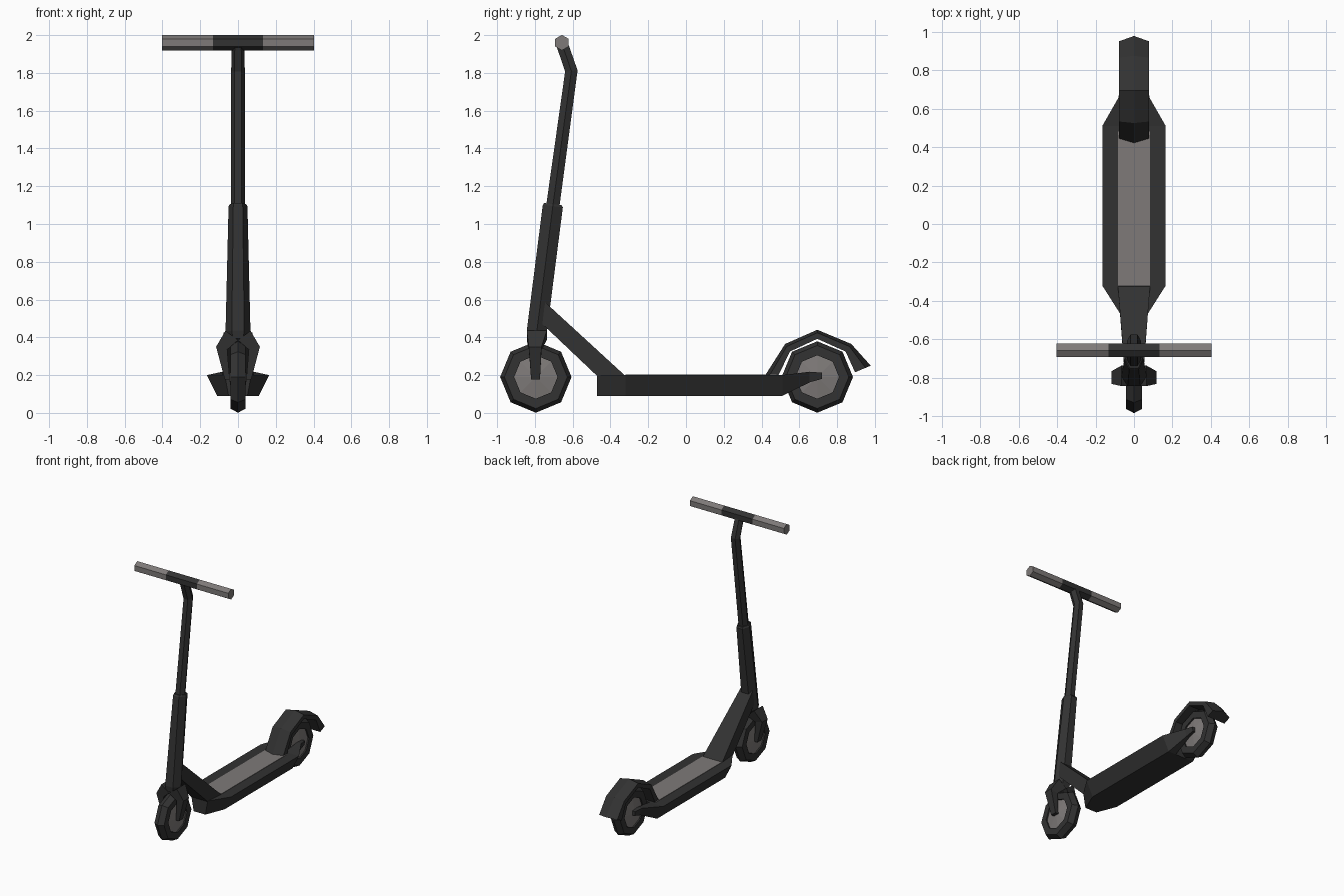
import bpy, bmesh
from math import cos, sin, pi
from mathutils import Vector

if "Cube" in bpy.data.objects:
    bpy.data.objects.remove(bpy.data.objects["Cube"])


def material(name, c):
    m = bpy.data.materials.new(name)
    m.diffuse_color = (*c, 1)
    m.use_nodes = True
    m.node_tree.nodes["Principled BSDF"].inputs["Base Color"].default_value = m.diffuse_color
    return m


DARK = material("dark", (0.032, 0.032, 0.032))
GREY = material("grey", (0.21, 0.195, 0.19))


def loft(name, rings, mat, closed=False, mirror=False):
    """Skin equal-sized rings of points; cap the ends unless closed."""
    bm = bmesh.new()
    vs = [[bm.verts.new(p) for p in r] for r in rings]
    n = len(vs[0])
    for i in range(len(vs) - (0 if closed else 1)):
        a, b = vs[i], vs[(i + 1) % len(vs)]
        for k in range(n):
            bm.faces.new((a[k], a[(k + 1) % n], b[(k + 1) % n], b[k]))
    if not closed:
        bm.faces.new(vs[0])
        bm.faces.new(vs[-1])
    bmesh.ops.recalc_face_normals(bm, faces=bm.faces)
    me = bpy.data.meshes.new(name)
    bm.to_mesh(me)
    bm.free()
    me.materials.append(mat)
    ob = bpy.data.objects.new(name, me)
    bpy.context.collection.objects.link(ob)
    if mirror:
        ob.modifiers.new("mirror", 'MIRROR')
    return ob


def hexring(y, z, rx, ry, tilt):
    """Horizontal-ish hexagon with corners at +-x; tilt = dz per dy."""
    return [(rx * cos(k * pi / 3), y + ry * sin(k * pi / 3) / sin(pi / 3),
             z + tilt * ry * sin(k * pi / 3) / sin(pi / 3)) for k in range(6)]


def disc(x, y, z, r, n=8):
    return [(x, y + r * cos(2 * pi * k / n), z + r * sin(2 * pi * k / n)) for k in range(n)]


# wheels: ridged eight-sided tyre with conical hub
tyre = [(0.041, 0.115), (0.041, 0.167), (0, 0.189), (-0.041, 0.167), (-0.041, 0.115)]
for end, y in (("front", -0.795), ("rear", 0.695)):
    z = 0.19
    loft(end + "_tyre", [[(x, y + r * cos(k * pi / 4), z + r * sin(k * pi / 4)) for x, r in tyre]
                         for k in range(8)], DARK, closed=True)
    loft(end + "_hub", [disc(x, y, z, r) for x, r in
                        ((-0.046, 0.01), (-0.03, 0.118), (0.03, 0.118), (0.046, 0.01))], GREY)

# deck with tapered front and chamfered sides
loft("deck", [[(-t, y, 0.2), (t, y, 0.2), (b, y, 0.09), (-b, y, 0.09)] for y, t, b in
              ((-0.47, 0.07, 0.05), (-0.32, 0.165, 0.11), (0.51, 0.165, 0.11))], DARK)
loft("deck_grip", [[(-0.083, y, 0.195), (0.083, y, 0.195), (0.083, y, 0.203), (-0.083, y, 0.203)]
                   for y in (-0.32, 0.48)], GREY)

# rear arms holding the wheel
loft("rear_arm", [[(0.045, y, hi), (t, y, hi), (b, y, lo), (0.045, y, lo)] for y, t, b, lo, hi in
                  ((0.51, 0.165, 0.11, 0.09, 0.2), (0.655, 0.082, 0.07, 0.162, 0.218),
                   (0.72, 0.07, 0.065, 0.18, 0.213))], DARK, mirror=True)

# rear fender, ridged along the middle: (outer y, z, inner y, z)
path = ((0.42, 0.2, 0.49, 0.2), (0.525, 0.365, 0.55, 0.325), (0.695, 0.44, 0.695, 0.392),
        (0.875, 0.365, 0.845, 0.325), (0.978, 0.25, 0.895, 0.215))
rings = []
for oy, oz, iy, iz in path:
    o, i = Vector((0, oy, oz)), Vector((0, iy, iz))
    e = o.lerp(i, 0.33)
    side = Vector((0.077, 0, 0))
    rings.append([o, e + side, i + side, i - side, e - side])
loft("rear_fender", rings, DARK)

# neck joining deck to stem
loft("neck", [[(-0.072, -0.47, 0.195), (0.072, -0.47, 0.195), (0.084, -0.32, 0.195), (-0.084, -0.32, 0.195)],
              [(-0.05, -0.765, 0.475), (0.05, -0.765, 0.475), (0.05, -0.745, 0.585), (-0.05, -0.745, 0.585)]],
     DARK)

# steering column and upper pole
loft("steering_column", [hexring(-0.793, 0.395, 0.055, 0.045, 0), hexring(-0.79, 0.43, 0.066, 0.053, -0.1),
                         hexring(-0.705, 1.095, 0.05, 0.053, -0.13),
                         hexring(-0.704, 1.105, 0.043, 0.046, -0.13)], DARK)
loft("upper_pole", [hexring(-0.71, 1.06, 0.037, 0.035, -0.13), hexring(-0.607, 1.81, 0.036, 0.033, 0.1),
                    hexring(-0.657, 1.955, 0.034, 0.03, 0.3)], DARK)

# fork blades, kneed outward around the tyre
loft("fork_blade", [[(xi, y0, zi), (xo, y0, zo), (xo, y1, zo), (xi, y1, zi)] for xi, xo, y0, y1, zi, zo in
                    ((0.0, 0.066, -0.843, -0.737, 0.385, 0.435), (0.057, 0.116, -0.832, -0.765, 0.335, 0.35),
                     (0.044, 0.07, -0.82, -0.773, 0.178, 0.178))], DARK, mirror=True)


# handlebar centre and grips
def bar(x):
    return [(x, -0.657 + 0.041 * sin(k * pi / 3), 1.96 + 0.041 * cos(k * pi / 3)) for k in range(6)]


loft("handlebar_centre", [bar(-0.133), bar(0.133)], DARK)
loft("hand_grip", [bar(0.133), bar(0.402)], GREY, mirror=True)
